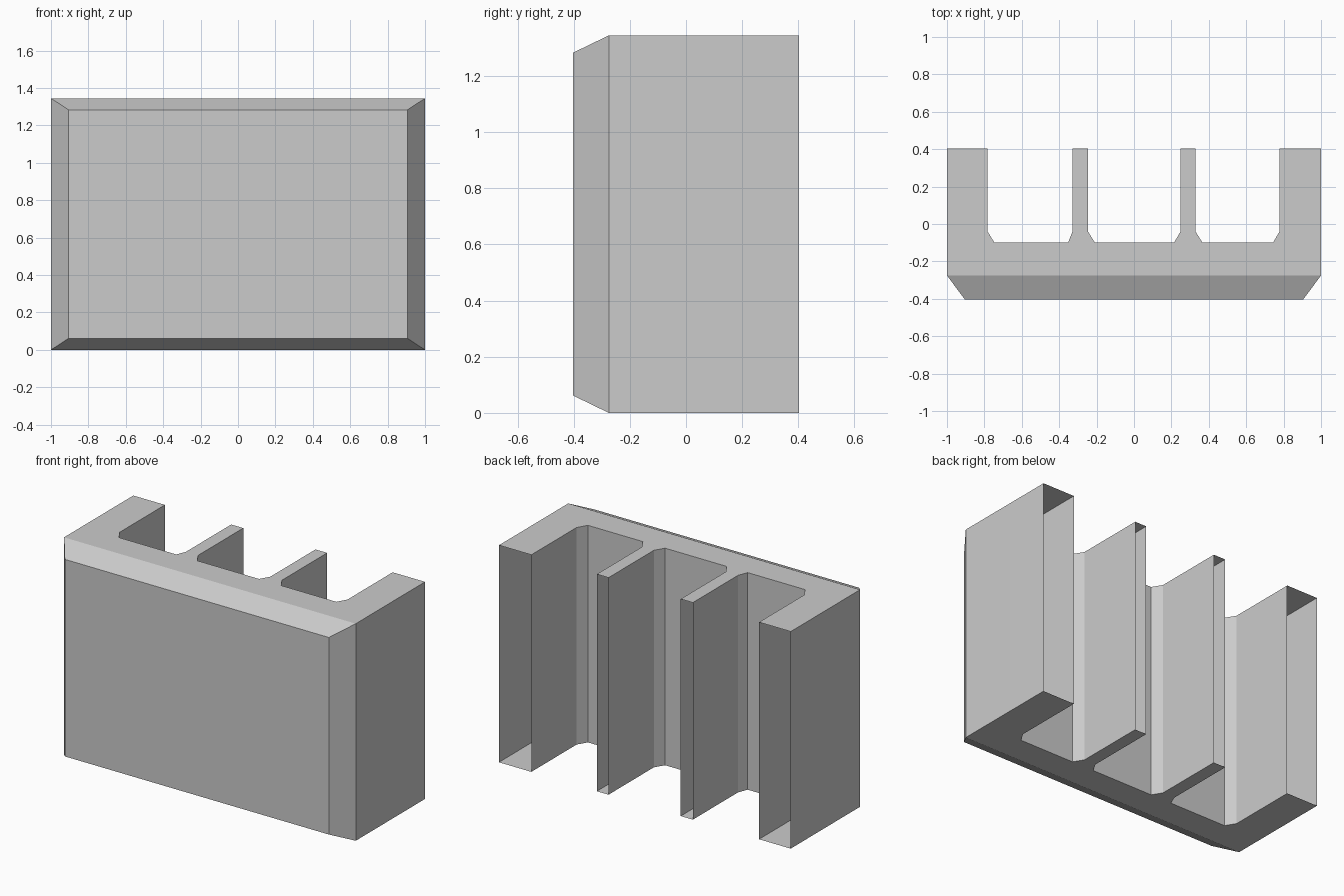
import bpy
import bmesh

if "Cube" in bpy.data.objects:
    bpy.data.objects.remove(bpy.data.objects["Cube"], do_unlink=True)

HEIGHT, BACK, FRONT = 1.345, 0.403, -0.403
SHOULDER = -0.275          # where the front bevel starts
FLOOR, CHAMFER = -0.10, -0.04   # channel floor and top of its corner chamfers
FACE_X, FACE_INSET = 0.905, 0.062

# Channels from right to left: wall x and floor x on either side
channels = [(0.778, 0.743, 0.366, 0.329),
            (0.249, 0.214, -0.209, -0.246),
            (-0.329, -0.353, -0.746, -0.783)]

# Plan outline, counter-clockwise from the front shoulder
outline = [(-1, SHOULDER), (1, SHOULDER), (1, BACK)]
for wall_a, floor_a, floor_b, wall_b in channels:
    outline += [(wall_a, BACK), (wall_a, CHAMFER), (floor_a, FLOOR),
                (floor_b, FLOOR), (wall_b, CHAMFER), (wall_b, BACK)]
outline.append((-1, BACK))

bm = bmesh.new()
low = [bm.verts.new((x, y, 0)) for x, y in outline]
high = [bm.verts.new((x, y, HEIGHT)) for x, y in outline]
bm.faces.new(low[::-1])
bm.faces.new(high)

# Side walls; the back ends of the fins stay open
count = len(outline)
for i in range(1, count):
    j = (i + 1) % count
    if outline[i][1] == BACK and outline[j][1] == BACK:
        continue
    bm.faces.new((low[i], low[j], high[j], high[i]))

# Front panel with a bevelled border
rim = [low[0], low[1], high[1], high[0]]
panel = [bm.verts.new((x, FRONT, z)) for x, z in
         ((-FACE_X, FACE_INSET), (FACE_X, FACE_INSET),
          (FACE_X, HEIGHT - FACE_INSET), (-FACE_X, HEIGHT - FACE_INSET))]
bm.faces.new(panel)
for i in range(4):
    j = (i + 1) % 4
    bm.faces.new((rim[i], rim[j], panel[j], panel[i]))

mesh = bpy.data.meshes.new("finned_block")
bm.to_mesh(mesh)
bm.free()

grey = bpy.data.materials.new("plain_grey")
grey.use_nodes = True
colour = (0.6, 0.6, 0.6, 1)
grey.diffuse_color = colour
grey.node_tree.nodes["Principled BSDF"].inputs["Base Color"].default_value = colour
mesh.materials.append(grey)

block = bpy.data.objects.new("finned_block", mesh)
bpy.context.collection.objects.link(block)
